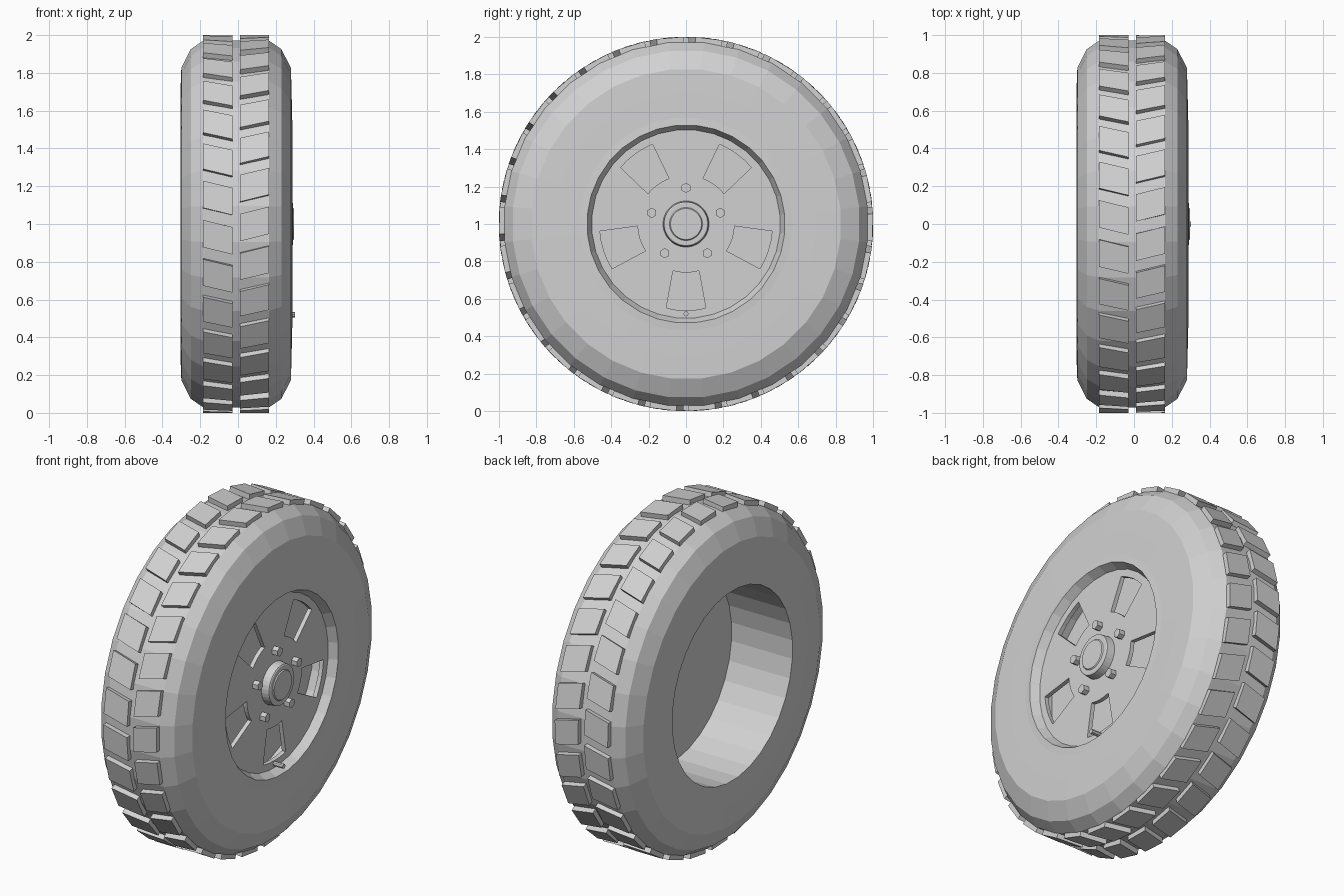
import bpy, bmesh, math
from math import pi, cos, sin, radians

if "Cube" in bpy.data.objects:
    bpy.data.objects.remove(bpy.data.objects["Cube"])

grey = bpy.data.materials.new("grey")
grey.diffuse_color = (0.64, 0.64, 0.64, 1)
grey.use_nodes = True
grey.node_tree.nodes["Principled BSDF"].inputs["Base Color"].default_value = grey.diffuse_color


def pt(x, r, a):
    # wheel axis is x; angle 0 is the front (-y), increasing towards the top
    return (x, -r * cos(a), 1 + r * sin(a))


def finish(name, bm):
    bmesh.ops.recalc_face_normals(bm, faces=bm.faces[:])
    me = bpy.data.meshes.new(name)
    bm.to_mesh(me)
    bm.free()
    me.materials.append(grey)
    ob = bpy.data.objects.new(name, me)
    bpy.context.collection.objects.link(ob)
    return ob


def lathe(name, profile, n, closed=False, caps=False):
    bm = bmesh.new()
    rings = [[bm.verts.new(pt(x, r, 2 * pi * (i + 0.5) / n)) for i in range(n)]
             for x, r in profile]
    pairs = list(zip(rings, rings[1:]))
    if closed:
        pairs.append((rings[-1], rings[0]))
    for a, b in pairs:
        for i in range(n):
            j = (i + 1) % n
            bm.faces.new((a[i], a[j], b[j], b[i]))
    if caps:
        bm.faces.new(rings[0])
        bm.faces.new(rings[-1])
    return finish(name, bm)


def stud(name, x0, x1, r, a, size, n):
    # small prism standing on the wheel face
    bm = bmesh.new()
    y, z = -r * cos(a), 1 + r * sin(a)
    ends = [[bm.verts.new((x, y + size * cos(2 * pi * i / n + pi / 2),
                           z + size * sin(2 * pi * i / n + pi / 2)))
             for i in range(n)] for x in (x0, x1)]
    for i in range(n):
        j = (i + 1) % n
        bm.faces.new((ends[0][i], ends[0][j], ends[1][j], ends[1][i]))
    bm.faces.new(ends[0])
    bm.faces.new(ends[1])
    return finish(name, bm)


# Tyre body
lathe("tyre", [(-0.305, 0.565), (-0.305, 0.70), (-0.30, 0.83), (-0.25, 0.93),
               (-0.185, 0.975), (0.165, 0.975), (0.23, 0.93), (0.28, 0.83),
               (0.284, 0.70), (0.286, 0.565)], 32, closed=True)

# Tread blocks: two staggered rows of slanted blocks
bm = bmesh.new()
BLOCKS = 30
for x_in, x_out, offset in ((0.01, 0.163, 0.0), (-0.03, -0.185, -0.07)):
    for k in range(BLOCKS):
        c = 2 * pi * k / BLOCKS + offset
        low, top = [], []
        for x, s, h in ((x_in, -0.019, -0.0725), (x_out, 0.019, -0.0725),
                        (x_out, 0.019, 0.0725), (x_in, -0.019, 0.0725)):
            low.append(bm.verts.new(pt(x, 0.96, c + s + h)))
            top.append(bm.verts.new(pt(x, 1.001, c + s + h)))
        bm.faces.new(low)
        bm.faces.new(top)
        for i in range(4):
            j = (i + 1) % 4
            bm.faces.new((low[i], low[j], top[j], top[i]))
finish("tread_blocks", bm)

# Rim: flange, lip and barrel
lathe("rim", [(0.286, 0.57), (0.289, 0.53), (0.235, 0.502), (0.21, 0.502)], 32)

# Wheel disc with five tapered windows
bm = bmesh.new()
DISC_X, DISC_BACK, BACK_X = 0.24, 0.215, 0.10
rings = []
for r, w in ((0.06, 15.5), (0.26, 15.5), (0.462, 13.2), (0.505, 13.2)):
    ring = []
    for k in range(5):
        centre = -90 + 72 * k
        steps = [-w + 2 * w * i / 4 for i in range(4)]
        steps += [w + (72 - 2 * w) * i / 6 for i in range(6)]
        ring += [bm.verts.new(pt(DISC_X, r, radians(centre + s))) for s in steps]
    rings.append(ring)
n = len(rings[0])
for band in range(3):
    for i in range(n):
        if band == 1 and i % 10 < 4:
            continue
        j = (i + 1) % n
        bm.faces.new((rings[band][i], rings[band][j],
                      rings[band + 1][j], rings[band + 1][i]))
# Thin window edges
edges = [e for e in bm.edges if e.is_boundary
         and all(v in rings[1] or v in rings[2] for v in e.verts)]
out = bmesh.ops.extrude_edge_only(bm, edges=edges)
for v in out["geom"]:
    if isinstance(v, bmesh.types.BMVert):
        v.co.x = DISC_BACK
finish("wheel_disc", bm)

# Backing plate closing the barrel
lathe("backing_plate", [(BACK_X - 0.005, 0.565), (BACK_X + 0.005, 0.565)], 32, caps=True)

# Hub with centre cap
lathe("hub", [(0.235, 0.124), (0.286, 0.118), (0.29, 0.112), (0.29, 0.088),
              (0.296, 0.083)], 32, caps=True)

# Wheel nuts and valve
for k in range(5):
    stud("wheel_nut_%d" % (k + 1), 0.235, 0.275, 0.193, radians(90 + 72 * k), 0.027, 6)
stud("valve", 0.235, 0.302, 0.48, radians(-90), 0.014, 8)
